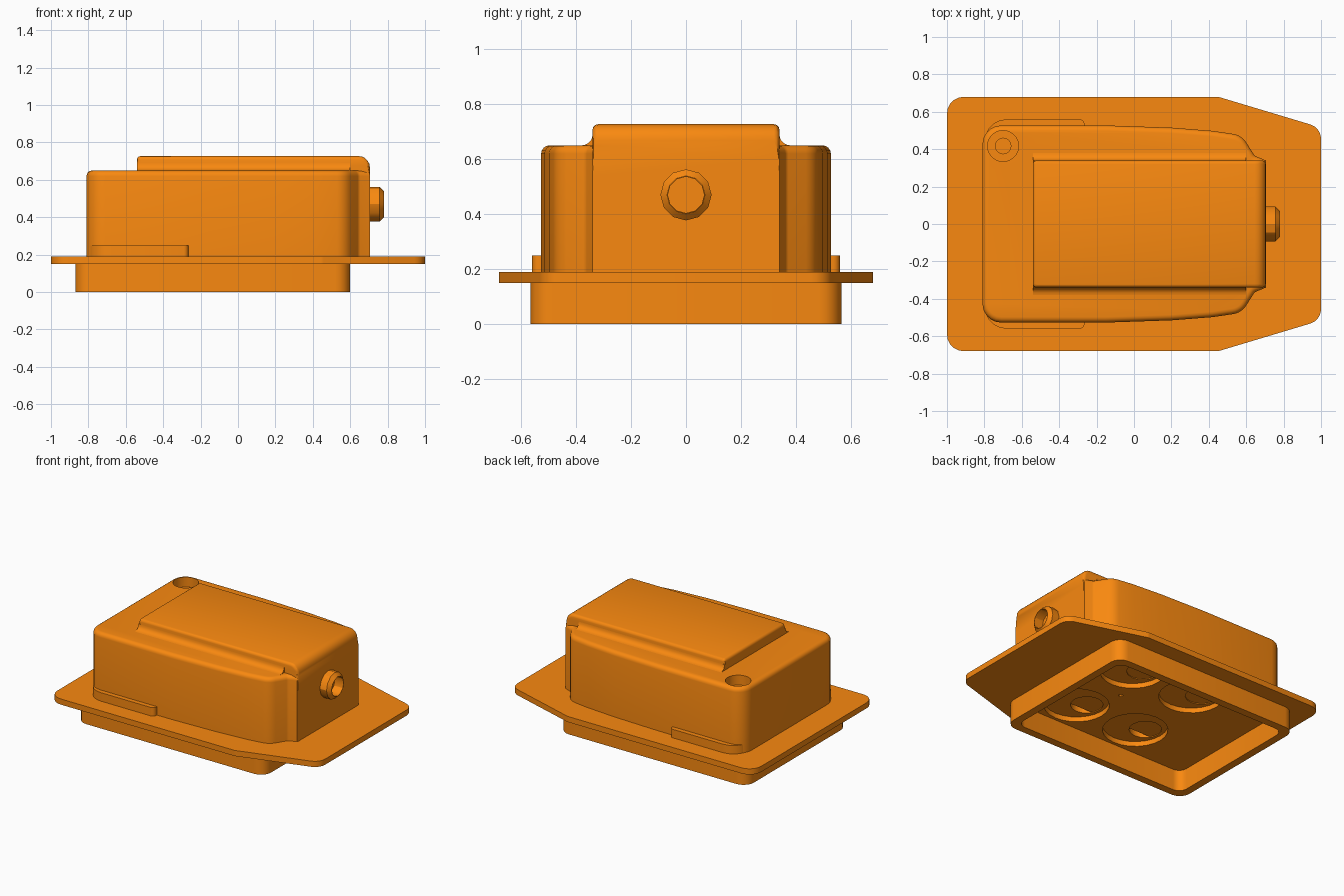
import bpy, bmesh, math
from mathutils import Vector

if "Cube" in bpy.data.objects:
    bpy.data.objects.remove(bpy.data.objects["Cube"])

mat = bpy.data.materials.new("orange_plastic")
mat.diffuse_color = (0.95, 0.25, 0.005, 1)
mat.use_nodes = True
mat.node_tree.nodes["Principled BSDF"].inputs["Base Color"].default_value = mat.diffuse_color


def rounded(corners, segs=5):
    """Polygon of (u, v, radius) corners with filleted corners."""
    out, n = [], len(corners)
    for i, (u, v, r) in enumerate(corners):
        p = Vector((u, v))
        if r == 0:
            out.append((u, v))
            continue
        a = (Vector(corners[i - 1][:2]) - p).normalized()
        b = (Vector(corners[(i + 1) % n][:2]) - p).normalized()
        half = a.angle(b) / 2
        c = p + (a + b).normalized() * (r / math.sin(half))
        s = p + a * (r / math.tan(half)) - c
        e = p + b * (r / math.tan(half)) - c
        turn = math.atan2(s.x * e.y - s.y * e.x, s.dot(e))
        for k in range(segs + 1):
            t = turn * k / segs
            out.append((c.x + s.x * math.cos(t) - s.y * math.sin(t),
                        c.y + s.x * math.sin(t) + s.y * math.cos(t)))
    return out


def circle(u, v, r, n=24):
    return [(u + r * math.cos(2 * math.pi * i / n),
             v + r * math.sin(2 * math.pi * i / n)) for i in range(n)]


def mirrored(pts):
    """Close a lower outline (left to right) with its mirror across y = 0."""
    return pts + [(p[0], -p[1]) + tuple(p[2:]) for p in reversed(pts)]


def prism(name, pts, lo, hi, axis='z', bevel=0, pick=None, segs=4):
    place = {'z': lambda u, v, w: (u, v, w),
             'y': lambda u, v, w: (u, w, v),
             'x': lambda u, v, w: (w, u, v)}[axis]
    bm = bmesh.new()
    rings = [[bm.verts.new(place(u, v, w)) for u, v in pts] for w in (lo, hi)]
    bm.faces.new(rings[0])
    bm.faces.new(rings[1])
    n = len(pts)
    for i in range(n):
        j = (i + 1) % n
        bm.faces.new((rings[0][i], rings[0][j], rings[1][j], rings[1][i]))
    bmesh.ops.recalc_face_normals(bm, faces=bm.faces)
    if bevel:
        edges = [e for e in bm.edges if pick(e)]
        bmesh.ops.bevel(bm, geom=edges, offset=bevel, segments=segs,
                        profile=0.5, affect='EDGES', clamp_overlap=True)
    me = bpy.data.meshes.new(name)
    bm.to_mesh(me)
    bm.free()
    ob = bpy.data.objects.new(name, me)
    bpy.context.collection.objects.link(ob)
    me.materials.append(mat)
    return ob


def activate(ob):
    bpy.ops.object.select_all(action='DESELECT')
    ob.select_set(True)
    bpy.context.view_layer.objects.active = ob


def cut(targets, *args, **kw):
    cutter = prism("cutter", *args, **kw)
    for ob in targets:
        m = ob.modifiers.new("cut", 'BOOLEAN')
        m.operation, m.solver, m.object = 'DIFFERENCE', 'EXACT', cutter
        activate(ob)
        bpy.ops.object.modifier_apply(modifier=m.name)
    bpy.data.objects.remove(cutter)


# Mounting flange and open skirt ring below it
flange = prism("flange", rounded(mirrored([(-1, -.68, .09), (.45, -.68, .06), (1, -.515, .08)])), .15, .19)
skirt = prism("skirt", rounded(mirrored([(-.87, -.565, .08), (.6, -.565, .08)])), 0, .15)
cut([skirt], rounded(mirrored([(-.815, -.51, .06), (.545, -.51, .06)])), -.05, .2)

# Main housing with rounded top rim, blending into the raised block at the right
half = [(-.81, -.527, .1), (-.15, -.527, 0), (.2, -.515, 0), (.42, -.498, 0),
        (.575, -.475, .1), (.645, -.365, .03), (.702, -.341, 0)]
body = prism("housing", rounded(mirrored(half)), .19, .65, bevel=.05,
             pick=lambda e: all(v.co.z > .6 for v in e.verts) and min(v.co.x for v in e.verts) < .68)

# Underside: four round pockets with offset hubs, and a pin hole
for i, (x, y) in enumerate([(sx * .245, sy * .28) for sx in (-1, 1) for sy in (-1, 1)]):
    hx = x - .085
    cut([flange], circle(x, y, .21), .1, .185)
    cut([flange, body], circle(hx, y, .105, 16), .1, .25)
    prism(f"hub_stub_{i}", [(hx - .055, y - .055), (hx + .055, y - .055),
                            (hx + .055, y + .055), (hx - .055, y + .055)], .205, .255)
cut([flange], circle(.11, 0, .015, 10), .1, .18)

# Screw counterbore in the rear corner
cut([body], circle(-.7, .417, .083), .58, .8)
cut([body], circle(-.7, .417, .042, 16), .45, .7)

# Raised central block running down the right end
prism("raised_block", rounded([(-.54, .19, 0), (.705, .19, 0), (.705, .727, .06), (-.54, .727, .02)]),
      -.34, .34, axis='y', bevel=.022, segs=3,
      pick=lambda e: all(v.co.z > .66 for v in e.verts) and abs(e.verts[0].co.y - e.verts[1].co.y) < .01)

# Concave fillets and side lips on both sides
for side, s in (("front", -1), ("back", 1)):
    arc = [(.38 - .04 * math.sin(t), .69 - .04 * math.cos(t))
           for t in (math.pi / 2 * k / 5 for k in range(6))]
    prism(f"{side}_fillet", [(s * y, z) for y, z in arc + [(.33, .69), (.33, .64), (.38, .64)]],
          -.54, .6, axis='x')
    lip = rounded([(-.8, .4, 0), (-.265, .4, 0), (-.265, .56, .025), (-.8, .56, .12)])
    prism(f"{side}_lip", [(x, s * y) for x, y in lip], .19, .25)

# Cable port: chamfered hollow ring on the right end
port = prism("cable_port", circle(0, .47, .093, 12), .69, .78, axis='x', bevel=.023, segs=1,
             pick=lambda e: all(v.co.x > .77 for v in e.verts))
cut([port], circle(0, .47, .066, 12), .71, .85, axis='x')

for ob in list(bpy.context.scene.objects):
    activate(ob)
    bpy.ops.object.shade_smooth_by_angle(angle=math.radians(30))
